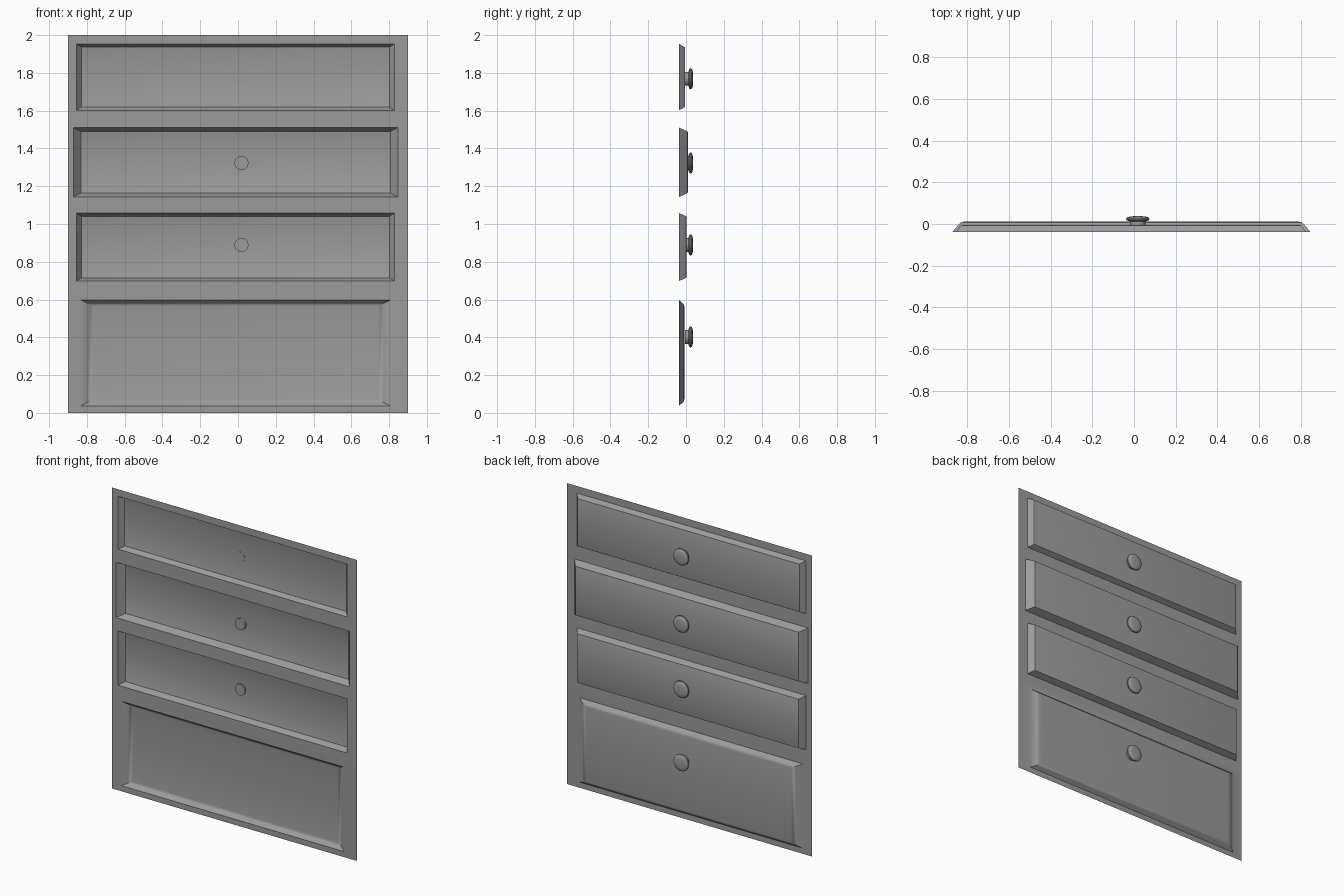
import bpy, bmesh, math
from mathutils import Vector

cube = bpy.data.objects.get("Cube")
if cube:
    bpy.data.objects.remove(cube, do_unlink=True)

grey = bpy.data.materials.new("plain_grey")
grey.use_nodes = True
colour = (0.33, 0.33, 0.33, 1)
grey.diffuse_color = colour
grey.node_tree.nodes["Principled BSDF"].inputs["Base Color"].default_value = colour


def finish(bm, name):
    mesh = bpy.data.meshes.new(name)
    bm.to_mesh(mesh)
    bm.free()
    obj = bpy.data.objects.new(name, mesh)
    bpy.context.collection.objects.link(obj)
    mesh.materials.append(grey)
    bpy.ops.object.select_all(action="DESELECT")
    obj.select_set(True)
    bpy.context.view_layer.objects.active = obj
    bpy.ops.object.shade_smooth_by_angle(angle=math.radians(31))
    return obj


def ring(bm, x0, x1, z0, z1, y):
    return [bm.verts.new((x, y, z)) for x, z in ((x0, z0), (x0, z1), (x1, z1), (x1, z0))]


BACK = -0.038
KNOB_X = 0.018
# Each drawer: left, right, bottom, top, face depth, side slope, top slope, knob height
drawers = [
    (-0.833, 0.807, 0.037, 0.598, -0.009, 0.052, 0.026, 0.402),
    (-0.855, 0.828, 0.698, 1.058, 0.003, 0.028, 0.018, 0.889),
    (-0.872, 0.847, 1.143, 1.511, 0.011, 0.042, 0.022, 1.323),
    (-0.855, 0.828, 1.602, 1.953, -0.004, 0.028, 0.018, 1.769),
]
# Rounded lip: share of slope width, share of depth
lip = [(0, 0), (0.7, 0.72), (0.95, 0.93), (1.3, 1)]

# Thin front sheet with a pressed panel for each drawer
bm = bmesh.new()
seams = [0] + [(a[3] + b[2]) / 2 for a, b in zip(drawers, drawers[1:])] + [2]
for i, (x0, x1, z0, z1, face, sx, sz, _) in enumerate(drawers):
    rings = [ring(bm, -0.9, 0.9, seams[i], seams[i + 1], BACK)]
    for w, d in lip:
        rings.append(ring(bm, x0 + sx * w, x1 - sx * w, z0 + sz * w, z1 - sz * w,
                          BACK + (face - BACK) * d))
    for a, b in zip(rings, rings[1:]):
        for k in range(4):
            n = (k + 1) % 4
            bm.faces.new((a[k], a[n], b[n], b[k]))
    bm.faces.new(rings[-1])
bmesh.ops.remove_doubles(bm, verts=bm.verts, dist=0.0001)
bmesh.ops.recalc_face_normals(bm, faces=bm.faces)
if sum(f.normal.y * f.calc_area() for f in bm.faces) < 0:
    bmesh.ops.reverse_faces(bm, faces=bm.faces)
finish(bm, "drawer_front_sheet")

# Turned knobs: radius and depth along the axis
profile = [(0, -0.006), (0.037, -0.006), (0.037, 0.012), (0.046, 0.015), (0.053, 0.018),
           (0.056, 0.023), (0.054, 0.029), (0.047, 0.034), (0.03, 0.037), (0, 0.038)]
for i, d in enumerate(drawers):
    bm = bmesh.new()
    verts = [bm.verts.new((KNOB_X + r, y, d[7])) for r, y in profile]
    edges = [bm.edges.new(pair) for pair in zip(verts, verts[1:])]
    bmesh.ops.spin(bm, geom=verts + edges, cent=Vector((KNOB_X, 0, d[7])), axis=(0, 1, 0),
                   angle=math.tau, steps=32, use_duplicate=False)
    bmesh.ops.remove_doubles(bm, verts=bm.verts, dist=0.0001)
    bmesh.ops.recalc_face_normals(bm, faces=bm.faces)
    finish(bm, "knob_%d" % (i + 1))
